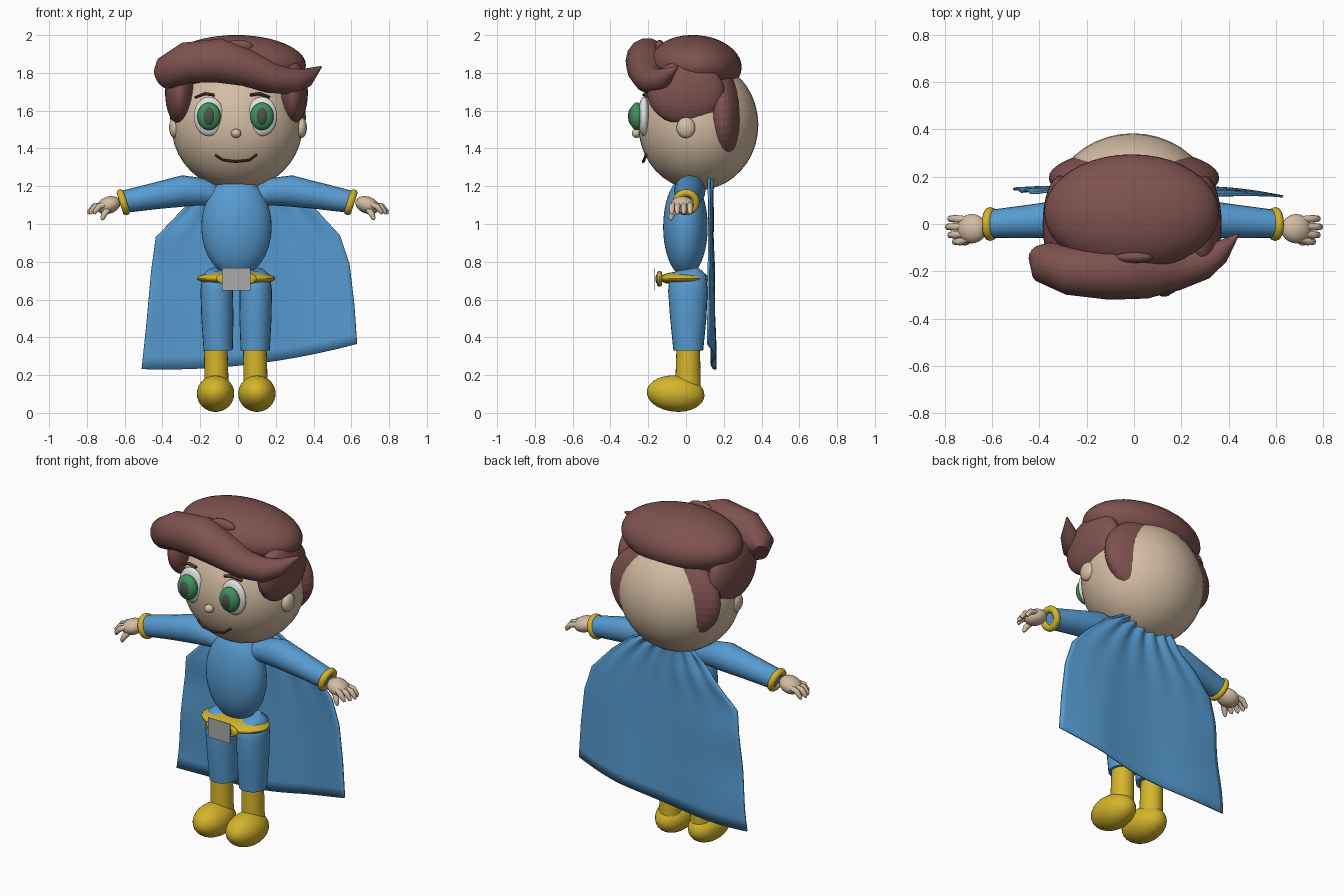
import bpy, bmesh, math
from mathutils import Vector, Matrix, Euler

if "Cube" in bpy.data.objects:
    bpy.data.objects.remove(bpy.data.objects["Cube"])


def material(name, rgb):
    m = bpy.data.materials.new(name)
    m.diffuse_color = (*rgb, 1)
    m.use_nodes = True
    m.node_tree.nodes["Principled BSDF"].inputs["Base Color"].default_value = m.diffuse_color
    return m


BLUE = material("suit blue", (0.095, 0.33, 0.64))
YELLOW = material("trim yellow", (0.66, 0.46, 0.025))
BROWN = material("hair brown", (0.21, 0.085, 0.078))
SKIN = material("skin", (0.66, 0.51, 0.37))
WHITE = material("eye white", (0.76, 0.76, 0.74))
GREEN = material("iris green", (0.05, 0.29, 0.11))
DARK = material("pupil grey", (0.075, 0.09, 0.07))
GREY = material("buckle grey", (0.40, 0.40, 0.40))
LIP = material("brow and mouth brown", (0.13, 0.04, 0.03))


def finish(name, bm, mat, smooth=True):
    bmesh.ops.recalc_face_normals(bm, faces=bm.faces)
    me = bpy.data.meshes.new(name)
    bm.to_mesh(me)
    bm.free()
    me.materials.append(mat)
    for p in me.polygons:
        p.use_smooth = smooth
    if smooth:
        me.set_sharp_from_angle(angle=math.radians(45))
    ob = bpy.data.objects.new(name, me)
    bpy.context.collection.objects.link(ob)
    return ob


def ellipsoid(name, loc, rad, mat, rot=(0, 0, 0), smooth=True, seg=32):
    bm = bmesh.new()
    m = Matrix.LocRotScale(Vector(loc), Euler([math.radians(a) for a in rot]), Vector(rad))
    bmesh.ops.create_uvsphere(bm, u_segments=seg, v_segments=seg // 2, radius=1, matrix=m)
    return finish(name, bm, mat, smooth)


def loft(name, pts, mat, ref=(0, 0, 1), n=20):
    """Tube through (x, y, z, radius_a, radius_b) stations, capped."""
    bm = bmesh.new()
    rings = []
    for i, p in enumerate(pts):
        t = Vector(pts[min(i + 1, len(pts) - 1)][:3]) - Vector(pts[max(i - 1, 0)][:3])
        u = t.cross(Vector(ref)).normalized()
        w = u.cross(t).normalized()
        c = Vector(p[:3])
        rings.append([bm.verts.new(c + u * p[3] * math.cos(a) + w * p[4] * math.sin(a))
                      for a in (k * math.tau / n for k in range(n))])
    for r0, r1 in zip(rings, rings[1:]):
        for k in range(n):
            bm.faces.new((r0[k], r0[(k + 1) % n], r1[(k + 1) % n], r1[k]))
    bm.faces.new(rings[0])
    bm.faces.new(rings[-1])
    return finish(name, bm, mat)


def ring(name, loc, axis, major, minor, mat, scale=(1, 1)):
    """Torus around an axis direction."""
    bm = bmesh.new()
    q = Vector(axis).to_track_quat('Z', 'Y')
    n, k = 28, 10
    v = []
    for i in range(n):
        a = i * math.tau / n
        for j in range(k):
            b = j * math.tau / k
            r = major + minor * math.cos(b)
            v.append(bm.verts.new(Vector(loc) + q @ Vector(
                (r * math.cos(a) * scale[0], r * math.sin(a) * scale[1], minor * math.sin(b)))))
    for i in range(n):
        for j in range(k):
            i2, j2 = (i + 1) % n, (j + 1) % k
            bm.faces.new((v[i * k + j], v[i2 * k + j], v[i2 * k + j2], v[i * k + j2]))
    return finish(name, bm, mat)


# Head and ears
ellipsoid("head", (-0.005, 0.065, 1.525), (0.348, 0.318, 0.345), SKIN, seg=40)
for s, side in ((-1, "right"), (1, "left")):
    ellipsoid(side + "_ear", (s * 0.335, 0.0, 1.51), (0.03, 0.05, 0.055), SKIN)

# Eyes, brows, nose and mouth
for x, side in ((-0.154, "right"), (0.127, "left")):
    ellipsoid(side + "_eye_white", (x, -0.222, 1.57), (0.08, 0.032, 0.104), WHITE)
    ellipsoid(side + "_iris", (x, -0.26, 1.57), (0.062, 0.04, 0.073), GREEN)
    ellipsoid(side + "_pupil", (x, -0.285, 1.57), (0.032, 0.022, 0.048), DARK)
for s, x0, side in ((-1, -0.175, "right"), (1, 0.115, "left")):
    loft(side + "_brow", [(x0 - s * 0.05, -0.222, 1.683, 0.01, 0.008),
                          (x0, -0.216, 1.69, 0.01, 0.009),
                          (x0 + s * 0.052, -0.198, 1.67, 0.01, 0.007)], LIP, n=8)
ellipsoid("nose", (-0.01, -0.262, 1.48), (0.027, 0.025, 0.024), SKIN, seg=20)
loft("mouth", [(-0.12, -0.212, 1.365, .007, .006), (-0.08, -0.222, 1.338, .008, .007),
               (-0.01, -0.226, 1.33, .008, .007), (0.06, -0.222, 1.338, .008, .007),
               (0.1, -0.212, 1.368, .007, .006)], LIP, n=8)

# Hair: crown, back, sides and swept fringe
ellipsoid("hair_crown", (-0.01, 0.05, 1.84), (0.37, 0.245, 0.16), BROWN, rot=(-4, 0, 0), seg=40)
ellipsoid("hair_back", (0.0, 0.195, 1.565), (0.36, 0.122, 0.272), BROWN, rot=(4, 0, 0), smooth=False, seg=40)
for s, side in ((-1, "right"), (1, "left")):
    ellipsoid(side + "_hair_side", (s * 0.30 - 0.008, 0.0, 1.695), (0.078, 0.205, 0.17), BROWN)
loft("hair_fringe", [(-0.40, -0.13, 1.775, .05, .07), (-0.375, -0.16, 1.80, .09, .09),
                     (-0.27, -0.195, 1.855, .105, .11), (-0.1, -0.205, 1.865, .115, .12),
                     (0.05, -0.205, 1.825, .11, .10), (0.18, -0.19, 1.77, .09, .08),
                     (0.29, -0.16, 1.755, .075, .07), (0.36, -0.12, 1.775, .05, .05),
                     (0.44, -0.045, 1.832, .005, .005)], BROWN, n=14)
ellipsoid("hair_tuft", (0.0, -0.14, 1.94), (0.08, 0.025, 0.035), BROWN, seg=16)

# Torso
ellipsoid("torso", (-0.008, -0.003, 0.985), (0.186, 0.118, 0.265), BLUE, seg=40)
loft("neck", [(-0.01, 0.02, 1.14, .09, .07), (-0.01, 0.04, 1.25, .08, .07)], SKIN, ref=(0, 1, 0))

# Arms with cuffs, hands and fingers
for s, side in ((-1, "right"), (1, "left")):
    dx = -0.01 if s < 0 else 0
    loft(side + "_arm", [(s * x + dx, y, z, r, r) for x, y, z, r in (
        (0.10, 0.02, 1.145, .05), (0.17, 0.02, 1.17, .072), (0.28, 0.02, 1.175, .083),
        (0.42, 0.012, 1.15, .071), (0.60, 0.0, 1.117, .059))], BLUE)
    ring(side + "_cuff", (s * 0.597 + dx, 0, 1.115), (s * 0.94, 0, -0.3), 0.052, 0.02, YELLOW)
    ellipsoid(side + "_palm", (s * 0.685, -0.02, 1.1), (0.066, 0.062, 0.045), SKIN, rot=(0, s * 20, 0), seg=24)
    for i, y in enumerate((0.022, -0.012, -0.046, -0.075)):
        k = 0.01 * (i == 1) - 0.02 * (i == 3)
        loft(f"{side}_finger_{i + 1}", [(s * 0.70, y * 0.8, 1.105, .015, .015),
                                        (s * (0.755 + k), y, 1.093, .016, .016),
                                        (s * (0.778 + k), y, 1.065, .013, .013),
                                        (s * (0.782 + k), y, 1.052, .006, .006)], SKIN, n=10)
    loft(side + "_thumb", [(s * 0.68, -0.05, 1.09, .018, .018), (s * 0.71, -0.075, 1.05, .016, .016),
                           (s * 0.717, -0.08, 1.03, .012, .012), (s * 0.719, -0.08, 1.02, .005, .005)], SKIN, n=10)

# Legs and boots
for x, lean, side in ((-0.113, 0.008, "right"), (0.094, -0.003, "left")):
    loft(side + "_leg", [(x, 0.005, 0.76, .04, .06), (x, 0.01, 0.73, .075, .095), (x, 0.01, 0.65, .086, .105),
                         (x + lean / 2, 0.012, 0.5, .085, .096), (x + lean, 0.012, 0.33, .077, .079)],
         BLUE, ref=(0, 1, 0), n=24)
    loft(side + "_boot_shaft", [(x - 0.005, 0.012, 0.36, .062, .062), (x, 0.01, 0.12, .064, .068)],
         YELLOW, ref=(0, 1, 0), n=24)
    ellipsoid(side + "_boot_foot", (x - 0.002 + (0.008 if x > 0 else -0.004), -0.055, 0.102),
              (0.099, 0.153, 0.096), YELLOW, rot=(-5, 0, 0))

# Belt and buckle
ellipsoid("belt", (-0.01, -0.008, 0.712), (0.208, 0.135, 0.037), YELLOW)
ring("buckle_ring", (-0.008, -0.14, 0.71), (0, -1, 0), 0.042, 0.013, YELLOW, scale=(1.95, 0.75))
ellipsoid("buckle_centre", (-0.008, -0.145, 0.71), (0.085, 0.017, 0.032), BLUE, seg=20)
bm = bmesh.new()
bmesh.ops.create_cube(bm, size=1, matrix=Matrix.LocRotScale(
    Vector((-0.01, -0.165, 0.708)), None, Vector((0.15, 0.004, 0.118))))
finish("buckle_plate", bm, GREY, smooth=False)

# Cape: sheet between a left and a right edge, gathered at the neck
edges = [(-0.13, 1.245, 0.14, 1.262), (-0.2, 1.17, 0.29, 1.18), (-0.30, 1.07, 0.42, 1.07),
         (-0.435, 0.93, 0.54, 0.94), (-0.46, 0.75, 0.59, 0.79), (-0.482, 0.5, 0.615, 0.58),
         (-0.51, 0.232, 0.63, 0.365)]
bm = bmesh.new()
cols, sub = 40, 4
rows = []
total = (len(edges) - 1) * sub
for r in range(total + 1):
    i = min(r // sub, len(edges) - 2)
    f = r / sub - i
    xl, zl, xr, zr = (a + (b - a) * f for a, b in zip(edges[i], edges[i + 1]))
    v = r / total
    row = []
    for c in range(cols + 1):
        s = c / cols
        sag = 0.17 * s * (1 - s) * v * v
        z = max(zl + (zr - zl) * s - sag, 0.23)
        y = 0.128 + 0.018 * v + 0.016 * (1 - v) ** 3 * math.sin(s * math.tau * 6)
        y += 0.01 * v * math.sin(s * math.tau * 1.5) - 0.03 * v * max(0, s - 0.75) * 4
        y += 0.006 * math.exp(-s * 6) * math.sin(v * 22)
        row.append(bm.verts.new((xl + (xr - xl) * s, y, z)))
    rows.append(row)
for r0, r1 in zip(rows, rows[1:]):
    for c in range(cols):
        bm.faces.new((r0[c], r0[c + 1], r1[c + 1], r1[c]))
cape = finish("cape", bm, BLUE)
mod = cape.modifiers.new("thickness", 'SOLIDIFY')
mod.thickness = 0.01
mod.offset = 0
